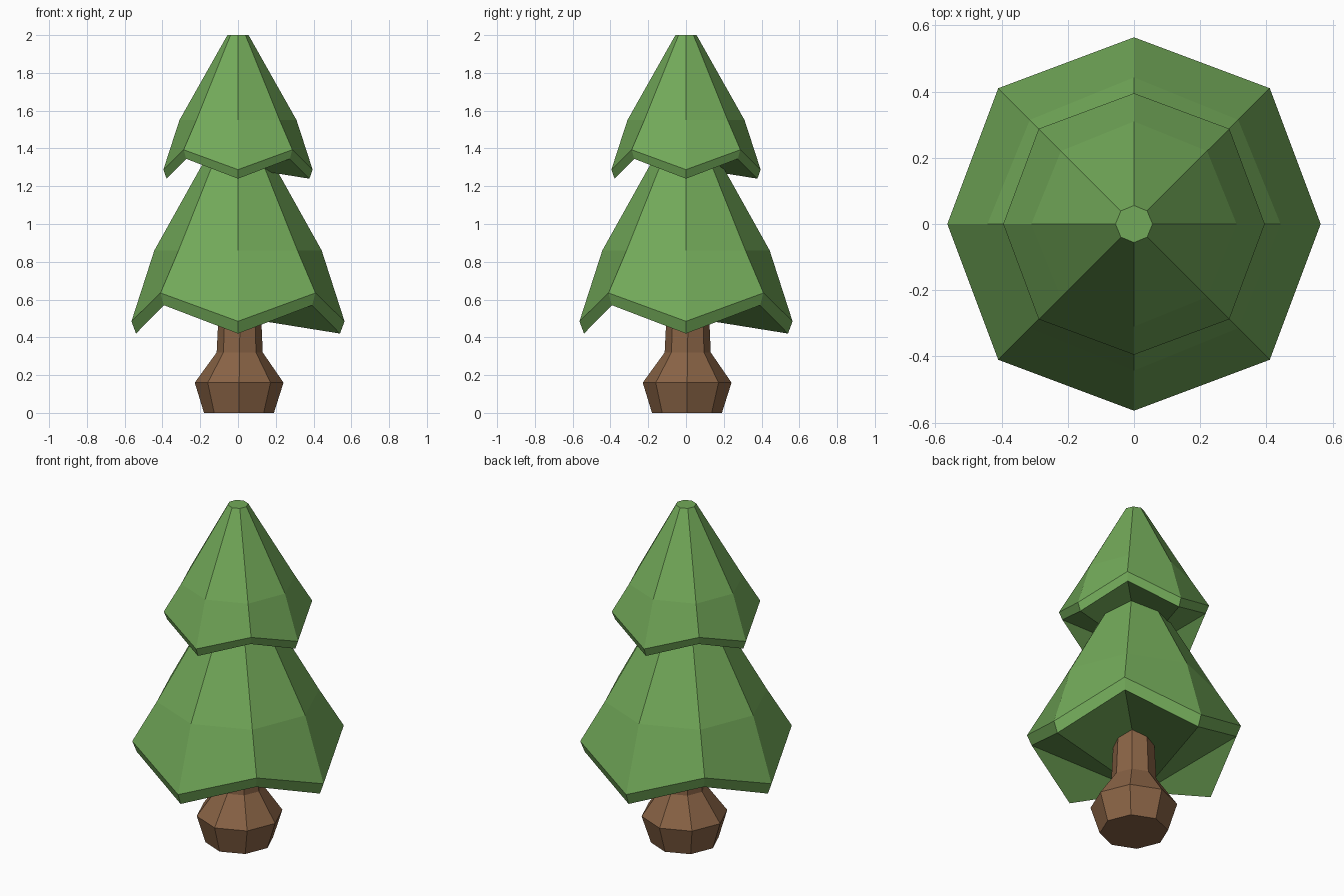
import bpy, bmesh
from math import cos, sin, pi

if "Cube" in bpy.data.objects:
    bpy.data.objects.remove(bpy.data.objects["Cube"])

def material(name, rgb):
    m = bpy.data.materials.new(name)
    m.diffuse_color = (*rgb, 1)
    m.use_nodes = True
    m.node_tree.nodes["Principled BSDF"].inputs["Base Color"].default_value = m.diffuse_color
    return m

def loft(name, rings, mat, fan_base=False):
    """Octagonal loft; ring = (axis radius, axis z, diagonal radius, diagonal z, centre offset)."""
    bm = bmesh.new()
    loops = []
    for ra, za, rd, zd, off in rings:
        loop = []
        for i in range(8):
            r, z = (rd, zd) if i % 2 else (ra, za)
            a = i * pi / 4
            loop.append(bm.verts.new((off + r * cos(a), off + r * sin(a), z)))
        loops.append(loop)
    for lo, hi in zip(loops, loops[1:]):
        for i in range(8):
            j = (i + 1) % 8
            bm.faces.new((lo[i], lo[j], hi[j], hi[i]))
    bm.faces.new(loops[-1])
    base = loops[0]
    if fan_base:
        # zigzag underside fans out from the front-left corner
        for k in range(1, 7):
            bm.faces.new((base[5], base[(5 + k + 1) % 8], base[(5 + k) % 8]))
    else:
        bm.faces.new(base[::-1])
    bmesh.ops.recalc_face_normals(bm, faces=bm.faces)
    me = bpy.data.meshes.new(name)
    bm.to_mesh(me)
    bm.free()
    me.materials.append(mat)
    ob = bpy.data.objects.new(name, me)
    bpy.context.collection.objects.link(ob)
    return ob

green = material("leaves", (0.17, 0.40, 0.10))
brown = material("bark", (0.25, 0.125, 0.06))

# Trunk with flared root
loft("trunk", [(r, z, r, z, o) for r, z, o in
               ((0.185, 0, 0.005), (0.235, 0.16, 0.006),
                (0.122, 0.32, 0.009), (0.108, 0.62, 0.01))], brown)

# Lower and upper branch tiers with zigzag rims
loft("lower_branches", [(0.54, 0.42, 0.555, 0.57, 0), (0.564, 0.485, 0.58, 0.635, 0),
                        (0.443, 0.86, 0.445, 0.86, 0), (0.08, 1.51, 0.08, 1.51, 0)],
     green, True)
loft("upper_branches", [(0.378, 1.24, 0.388, 1.345, 0), (0.395, 1.288, 0.407, 1.393, 0),
                        (0.31, 1.55, 0.312, 1.55, 0), (0.056, 2.0, 0.056, 2.0, 0)],
     green, True)
